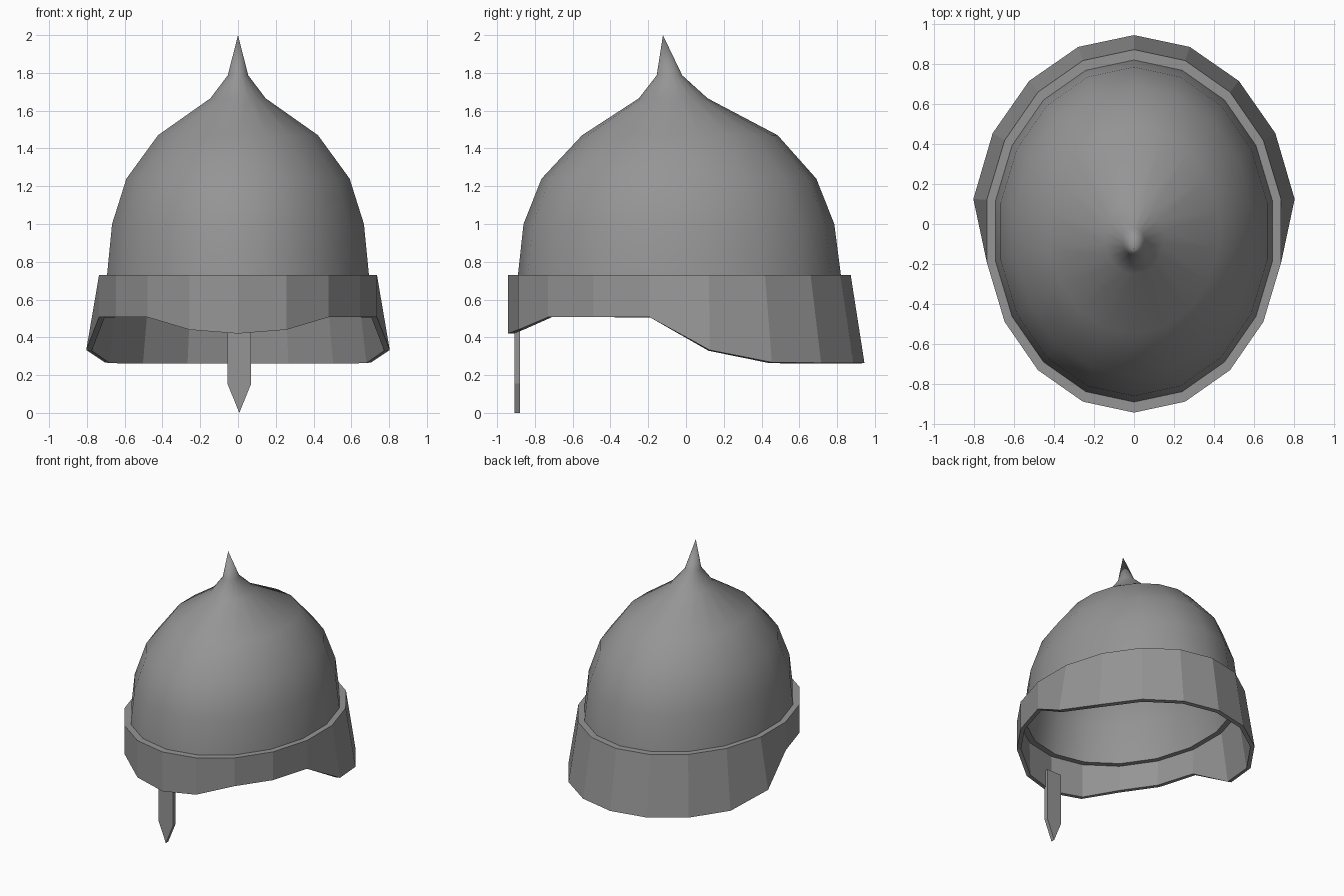
import bpy, bmesh
from math import sin, cos, pi

if "Cube" in bpy.data.objects:
    bpy.data.objects.remove(bpy.data.objects["Cube"])

SIDES = 18

# Dark iron
iron = bpy.data.materials.new("dark_iron")
iron.diffuse_color = (.3, .3, .3, 1)
iron.use_nodes = True
iron.node_tree.nodes["Principled BSDF"].inputs["Base Color"].default_value = iron.diffuse_color


def new_object(name, bm):
    bmesh.ops.recalc_face_normals(bm, faces=bm.faces)
    mesh = bpy.data.meshes.new(name)
    bm.to_mesh(mesh)
    bm.free()
    mesh.materials.append(iron)
    ob = bpy.data.objects.new(name, mesh)
    bpy.context.collection.objects.link(ob)
    return ob


def ring(bm, z, rx, y_front, y_back):
    """Elliptical ring; index 0 is the front centre."""
    cy, ry = (y_front + y_back) / 2, (y_back - y_front) / 2
    return [bm.verts.new((rx * sin(2 * pi * i / SIDES),
                          cy - ry * cos(2 * pi * i / SIDES), z))
            for i in range(SIDES)]


def bridge(bm, lower, upper, smooth):
    for i in range(SIDES):
        j = (i + 1) % SIDES
        f = bm.faces.new((lower[i], lower[j], upper[j], upper[i]))
        f.smooth = smooth


bm = bmesh.new()

# Brow band: bottom edge height varies from front to back, rear half flares
edge_z = [.42, .44, .507, .507, .507, .333, .268, .265, .265, .265]
band_bottom = ring(bm, 0, .747, -.943, .872)
for i, v in enumerate(band_bottom):
    k = min(i, SIDES - i)
    v.co.z = edge_z[k]
    if k >= 5:
        v.co.x *= 1.092
        v.co.y = -.035 + (v.co.y + .035) * 1.08
        if k == 5:
            v.co.y -= .01
band_top = ring(bm, .73, .747, -.943, .872)
bridge(bm, band_bottom, band_top, False)

# Dome: smooth rings rising to a pointed spike
profile = [(.73, .704, -.89, .82), (1.0, .677, -.86, .785),
           (1.24, .6, -.765, .69), (1.47, .43, -.55, .485),
           (1.665, .149, -.25, .115), (1.787, .055, -.155, -.02)]
rings = [ring(bm, *p) for p in profile]
bridge(bm, band_top, rings[0], False)
for a, b in zip(rings, rings[1:]):
    bridge(bm, a, b, True)
tip = bm.verts.new((0, -.122, 2.0))
for i in range(SIDES):
    f = bm.faces.new((rings[-1][i], rings[-1][(i + 1) % SIDES], tip))
    f.smooth = True

shell = new_object("helmet_shell", bm)
solid = shell.modifiers.new("thickness", 'SOLIDIFY')
solid.thickness = .03
solid.offset = -1

# Nose guard: thin strip with a pointed lower end
bm = bmesh.new()
outline = [(.007, 0), (.07, .155), (.07, .56), (-.056, .56), (-.056, .155)]
front = [bm.verts.new((x, -.909, z)) for x, z in outline]
back = [bm.verts.new((x, -.879, z)) for x, z in outline]
bm.faces.new(front)
bm.faces.new(back[::-1])
for i in range(5):
    j = (i + 1) % 5
    bm.faces.new((front[i], back[i], back[j], front[j]))
new_object("nose_guard", bm)
